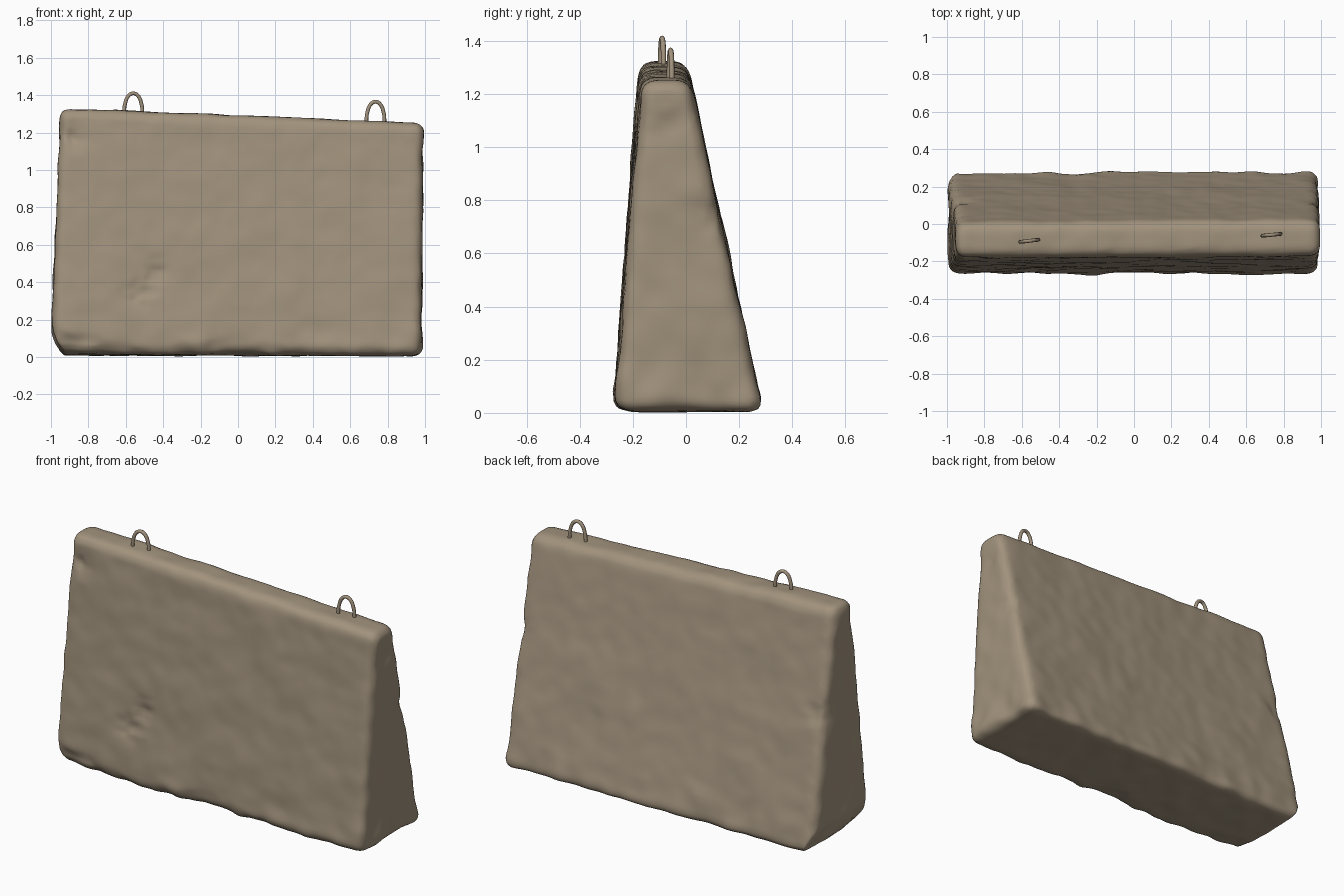
import bpy, bmesh, math
from mathutils import Vector, noise

if "Cube" in bpy.data.objects:
    bpy.data.objects.remove(bpy.data.objects["Cube"])

stone = bpy.data.materials.new("weathered concrete")
stone.diffuse_color = (0.36, 0.29, 0.205, 1)
stone.use_nodes = True
stone.node_tree.nodes["Principled BSDF"].inputs["Base Color"].default_value = stone.diffuse_color


def lerp_table(x, pts):
    for (a, u), (b, v) in zip(pts, pts[1:]):
        if x <= b:
            return u + (v - u) * max(0, (x - a) / (b - a))
    return pts[-1][1]


# Tapered block: left end then right end, each front-bottom, back-bottom, back-top, front-top
ends = [
    [(-1.0, -0.275, 0.01), (-1.0, 0.283, 0.01), (-0.95, 0.003, 1.33), (-0.95, -0.178, 1.33)],
    [(0.98, -0.27, 0.005), (0.98, 0.288, 0.005), (0.995, 0.018, 1.252), (0.995, -0.168, 1.252)],
]
bm = bmesh.new()
L, R = [[bm.verts.new(p) for p in e] for e in ends]
bm.faces.new(L)
bm.faces.new(R[::-1])
for i in range(4):
    j = (i + 1) % 4
    bm.faces.new((L[i], R[i], R[j], L[j]))
bmesh.ops.recalc_face_normals(bm, faces=bm.faces)
bmesh.ops.bevel(bm, geom=bm.edges[:], offset=0.05, offset_type='OFFSET', segments=4,
                profile=0.5, affect='EDGES')
mesh = bpy.data.meshes.new("concrete_block")
bm.to_mesh(mesh)
bm.free()
block = bpy.data.objects.new("concrete_block", mesh)
bpy.context.collection.objects.link(block)
bpy.context.view_layer.objects.active = block
block.select_set(True)

# Dense even surface for the weathering
remesh = block.modifiers.new("dense", 'REMESH')
remesh.mode = 'VOXEL'
remesh.voxel_size = 0.018
bpy.ops.object.modifier_apply(modifier="dense")

# Dents: centre, radius, depth
dents = [((-0.52, -0.24, 0.35), 0.08, 0.02), ((-0.43, -0.24, 0.46), 0.06, 0.018),
         ((-0.88, -0.19, 1.17), 0.05, 0.025), ((-0.92, 0.12, 0.75), 0.07, 0.01),
         ((0.98, 0.1, 0.73), 0.07, 0.012), ((0.98, -0.05, 1.1), 0.08, 0.01)]
# Height of the broken lower front edge along the length
chip = [(-1, 0.17), (-0.8, 0.12), (-0.6, 0.07), (-0.35, 0.06), (-0.2, 0.09), (0, 0.12),
        (0.15, 0.08), (0.5, 0.05), (1, 0.06)]
shift = []
for v in block.data.vertices:
    p, n = v.co, v.normal
    low = max(0, 1 - p.z / 0.25)
    end = abs(n.x) ** 2
    d = 0.007 * noise.noise(p * 4) + 0.004 * noise.noise(p * 11)
    d += (low * 0.014 + end * 0.006) * noise.noise(p * 8 + Vector((3, 7, 1)))
    if n.z < -0.8:
        d *= 0.5
    for c, r, h in dents:
        q = (p - Vector(c)).length / r
        d -= h * math.exp(-q * q) * (1 + noise.noise(p * 25))
    off = n * d
    # broken lower edge
    h = lerp_table(p.x, chip) + 0.03 * noise.noise(p * 13)
    depth = h - p.z - 0.7 * (p.y + 0.27)
    if depth > 0 and p.y < 0.1:
        off += Vector((0, 0.45, 0.3)) * depth * 0.5
    # cut lower left corner
    depth = 0.15 - p.z - 2.0 * (p.x + 1.0)
    if depth > 0:
        off += Vector((0.4, 0, 0.1)) * depth
    shift.append(off)
for v, off in zip(block.data.vertices, shift):
    v.co += off
    v.co.z = max(v.co.z, 0.002)
smooth = block.modifiers.new("soften", 'SMOOTH')
smooth.iterations = 3
smooth.factor = 0.5
bpy.ops.object.modifier_apply(modifier="soften")
block.data.materials.clear()
block.data.materials.append(stone)
bpy.ops.object.shade_smooth()


# Lifting loops: bent bars sunk into the top
def lifting_loop(name, x, y, base, top, tilt):
    curve = bpy.data.curves.new(name, 'CURVE')
    curve.dimensions = '3D'
    curve.bevel_depth = 0.01
    curve.bevel_resolution = 2
    curve.use_fill_caps = True
    pts = [(-0.05, base - 0.04), (-0.047, base + 0.03)]
    rise = top - 0.01 - (base + 0.03)
    pts += [(-0.044 * math.cos(math.pi * k / 12), base + 0.03 + rise * math.sin(math.pi * k / 12))
            for k in range(1, 12)]
    pts += [(0.047, base + 0.03), (0.05, base - 0.04)]
    s = curve.splines.new('POLY')
    s.points.add(len(pts) - 1)
    for sp, (dx, z) in zip(s.points, pts):
        sp.co = (x + dx, y + tilt * dx, z, 1)
    s.use_smooth = True
    curve.materials.append(stone)
    ob = bpy.data.objects.new(name, curve)
    bpy.context.collection.objects.link(ob)


lifting_loop("left_lifting_loop", -0.56, -0.09, 1.31, 1.42, 0.12)
lifting_loop("right_lifting_loop", 0.735, -0.058, 1.262, 1.375, 0.1)
